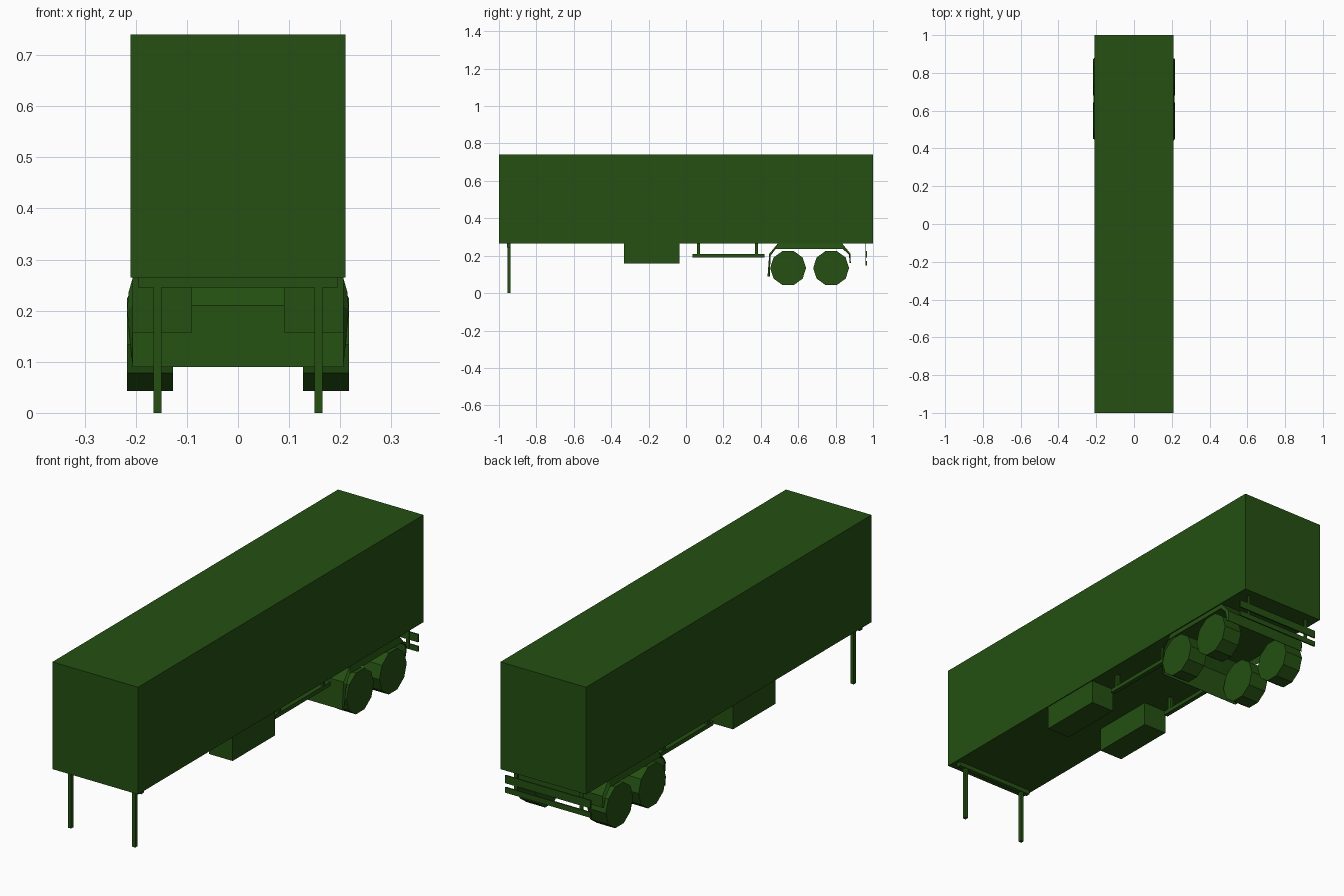
import bpy, bmesh, math

if "Cube" in bpy.data.objects:
    bpy.data.objects.remove(bpy.data.objects["Cube"])

green = bpy.data.materials.new("dark_green")
green.diffuse_color = (0.018, 0.08, 0.006, 1)
green.use_nodes = True
green.node_tree.nodes["Principled BSDF"].inputs["Base Color"].default_value = green.diffuse_color


def finish(name, bm):
    bmesh.ops.recalc_face_normals(bm, faces=bm.faces)
    me = bpy.data.meshes.new(name)
    bm.to_mesh(me)
    bm.free()
    me.materials.append(green)
    ob = bpy.data.objects.new(name, me)
    bpy.context.collection.objects.link(ob)
    return ob


def box(name, x, y, z):
    """Box from (min, max) ranges on each axis."""
    bm = bmesh.new()
    bmesh.ops.create_cube(bm, size=1)
    for v in bm.verts:
        for i, (lo, hi) in enumerate((x, y, z)):
            v.co[i] = lo if v.co[i] < 0 else hi
    return finish(name, bm)


def pair(name, x, y, z):
    """The same box on both sides."""
    box(name + "_right", x, y, z)
    box(name + "_left", (-x[1], -x[0]), y, z)


def wheel(name, x, y, z=0.134, r=0.096, width=0.09, sides=10):
    bm = bmesh.new()
    rims = []
    for dx in (-width / 2, width / 2):
        rims.append([bm.verts.new((x + dx,
                                   y + r * math.cos(2 * math.pi * i / sides),
                                   z + r * math.sin(2 * math.pi * i / sides)))
                     for i in range(sides)])
    for rim in rims:
        bm.faces.new(rim)
    for i in range(sides):
        j = (i + 1) % sides
        bm.faces.new((rims[0][i], rims[0][j], rims[1][j], rims[1][i]))
    finish(name, bm)


# cargo body
box("cargo_body", (-0.21, 0.21), (-1, 1), (0.265, 0.74))

# front landing legs with their cross beam
box("leg_beam", (-0.195, 0.195), (-0.957, -0.937), (0.245, 0.265))
pair("front_leg", (0.15, 0.165), (-0.955, -0.939), (0, 0.246))

# storage boxes under the floor
pair("storage_box", (0.09, 0.206), (-0.332, -0.035), (0.157, 0.265))

# side guard rails on hanging posts
pair("side_rail", (0.14, 0.16), (0.035, 0.42), (0.191, 0.209))
for tag, y in (("front", 0.067), ("rear", 0.377)):
    pair("rail_post_" + tag, (0.142, 0.158), (y - 0.008, y + 0.008), (0.205, 0.265))

# tandem wheels
for tag, y in (("front", 0.546), ("rear", 0.776)):
    for side, s in (("right", 1), ("left", -1)):
        wheel(f"wheel_{tag}_{side}", s * 0.172, y)

# full-width mudguard with flared side lips
top = [(0.436, 0.09), (0.445, 0.21), (0.49, 0.264), (0.836, 0.264), (0.88, 0.21), (0.881, 0.16)]
lip = [(0.447, 0.09, 0.206), (0.451, 0.2, 0.217), (0.478, 0.236, 0.214),
       (0.84, 0.236, 0.214), (0.873, 0.205, 0.217), (0.876, 0.16, 0.21)]
bm = bmesh.new()
rows = []
for (y, z), (ly, lz, lx) in zip(top, lip):
    rows.append([bm.verts.new(c) for c in ((-lx, ly, lz), (-0.206, y, z),
                                           (0.206, y, z), (lx, ly, lz))])
for a, b in zip(rows, rows[1:]):
    for i in range(3):
        bm.faces.new((a[i], a[i + 1], b[i + 1], b[i]))
guard = finish("mudguard", bm)
mod = guard.modifiers.new("thickness", "SOLIDIFY")
mod.thickness = 0.002

# rear bumper bars and hangers
box("bumper_bar_upper", (-0.21, 0.21), (0.961, 0.967), (0.19, 0.225))
box("bumper_bar_lower", (-0.21, 0.21), (0.961, 0.967), (0.148, 0.172))
pair("bumper_hanger", (0.152, 0.168), (0.959, 0.963), (0.15, 0.265))
